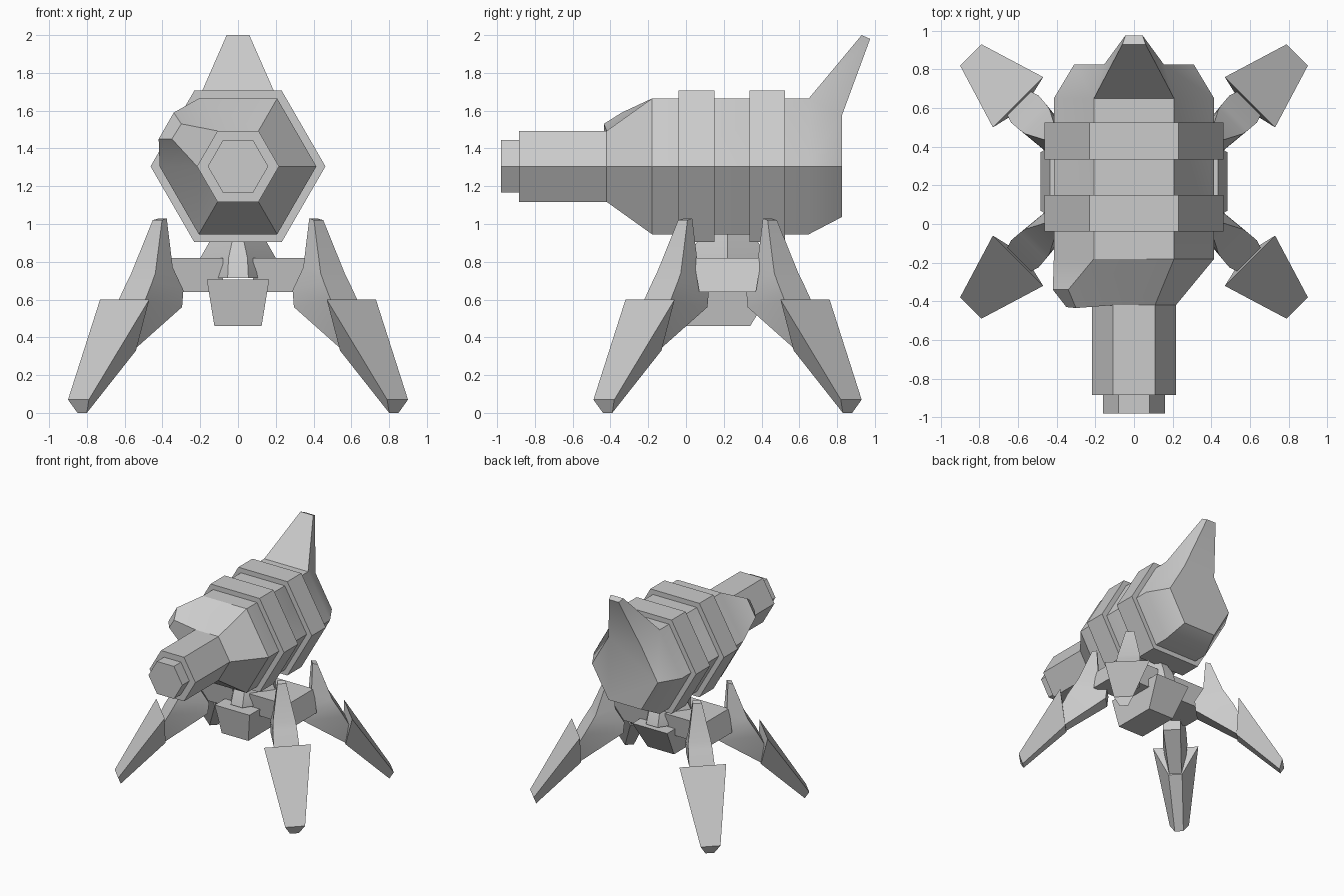
import bpy, bmesh, math
from mathutils import Vector

cube = bpy.data.objects.get("Cube")
if cube:
    bpy.data.objects.remove(cube, do_unlink=True)

grey = bpy.data.materials.new("plain grey")
grey.use_nodes = True
COLOR = (0.6, 0.6, 0.6, 1)
grey.diffuse_color = COLOR
grey.node_tree.nodes["Principled BSDF"].inputs["Base Color"].default_value = COLOR

AXIS_Z = 1.305
MID_Y = 0.22


def loft(bm, rings):
    """Skin a list of equal-length point rings, cap the ends, return the side quads."""
    loops = [[bm.verts.new(p) for p in ring] for ring in rings]
    n = len(loops[0])
    sides = [[bm.faces.new((a[k], a[(k + 1) % n], b[(k + 1) % n], b[k]))
              for k in range(n)] for a, b in zip(loops, loops[1:])]
    bm.faces.new(loops[0])
    bm.faces.new(loops[-1])
    return sides


def finish(name, bm):
    bmesh.ops.recalc_face_normals(bm, faces=bm.faces[:])
    mesh = bpy.data.meshes.new(name)
    bm.to_mesh(mesh)
    bm.free()
    mesh.materials.append(grey)
    obj = bpy.data.objects.new(name, mesh)
    bpy.context.collection.objects.link(obj)
    bpy.ops.object.select_all(action='DESELECT')
    obj.select_set(True)
    bpy.context.view_layer.objects.active = obj
    bpy.ops.object.shade_smooth_by_angle(angle=math.radians(30))
    return obj


def solid(name, rings):
    bm = bmesh.new()
    loft(bm, rings)
    return finish(name, bm)


def hexagon(y, r):
    return [(r * math.cos(math.radians(60 * k)), y,
             AXIS_Z + r * math.sin(math.radians(60 * k))) for k in range(6)]


def rect(x0, x1, y0, y1, z):
    return [(x0, y0, z), (x1, y0, z), (x1, y1, z), (x0, y1, z)]


def pull(bm, face, targets):
    """Extrude one face and move each new corner to the target listed for it."""
    corners = [v.co.copy() for v in face.verts]
    new = bmesh.ops.extrude_discrete_faces(bm, faces=[face])["faces"][0]
    for v in new.verts:
        i = min(range(len(corners)), key=lambda j: (corners[j] - v.co).length)
        v.co = Vector(targets[i])


# Hull: muzzle, barrel, nose cone, body and tapered tail
hull = bmesh.new()
sides = loft(hull, [hexagon(y, r) for y, r in (
    (-0.98, 0.16), (-0.885, 0.16), (-0.885, 0.217), (-0.42, 0.217),
    (-0.18, 0.415), (0.65, 0.415), (0.825, 0.31))])
# Tail fin grows from the top tail facet
pull(hull, sides[5][1], [(0.06, 0.93, 2.0), (-0.06, 0.93, 2.0),
                         (-0.045, 0.975, 1.98), (0.045, 0.975, 1.98)])
# Sensor bulge grows from the upper right nose facet
pull(hull, sides[3][2], [(-0.30, -0.435, 1.53), (-0.35, -0.43, 1.45),
                         (-0.42, -0.34, 1.45), (-0.34, -0.34, 1.59)])
finish("hull", hull)

# Raised bands around the body
for name, y in (("front_band", -0.04), ("rear_band", 0.335)):
    solid(name, [hexagon(y, 0.463), hexagon(y + 0.19, 0.463)])


# Neck under the body
def neck_ring(front, side, depth, z):
    return [(x, MID_Y + y, z) for x, y in (
        (-front, -depth), (front, -depth), (side, 0),
        (front, depth), (-front, depth), (-side, 0))]


solid("neck", [neck_ring(0.055, 0.21, 0.24, 0.715), neck_ring(0.05, 0.2, 0.21, 0.82),
               neck_ring(0.02, 0.12, 0.13, 0.96)])

# Pelvis block with sloped back
solid("pelvis", [rect(-0.125, 0.125, -0.04, 0.34, 0.46),
                 rect(-0.165, 0.165, -0.08, 0.49, 0.705)])

# Hip blocks on both sides
for side, sx in (("left", 1), ("right", -1)):
    solid(side + "_hip", [rect(sx * 0.08, sx * 0.485, 0.07, 0.37, 0.64),
                          rect(sx * 0.08, sx * 0.435, 0.04, 0.40, 0.82)])

# Leg sections: outer (distance, height, half width), then inner
THIGH = [((0.335, 1.02, 0.035), (0.295, 1.03, 0.03)),
         ((0.44, 0.74, 0.09), (0.28, 0.77, 0.06)),
         ((0.47, 0.69, 0.095), (0.21, 0.65, 0.07)),
         ((0.53, 0.59, 0.10), (0.22, 0.56, 0.07)),
         ((0.62, 0.42, 0.07), (0.55, 0.34, 0.05))]
SHIN = [((0.58, 0.60, 0.184), (0.55, 0.33, 0.055)),
        ((0.926, 0.07, 0.078), (0.898, 0.0, 0.035))]


def leg_part(name, sections, sx, sy):
    d = math.sqrt(0.5)

    def place(u, v, z):
        return (sx * (0.19 + (u + v) * d), MID_Y + sy * (u - v) * d, z)

    rings = []
    for (uo, zo, wo), (ui, zi, wi) in sections:
        rings.append([place(uo, -wo, zo), place(uo, wo, zo),
                      place(ui, wi, zi), place(ui, -wi, zi)])
    solid(name, rings)


# Four diagonal legs
for end, sy in (("front", -1), ("back", 1)):
    for side, sx in (("left", 1), ("right", -1)):
        leg_part(f"{end}_{side}_thigh", THIGH, sx, sy)
        leg_part(f"{end}_{side}_shin", SHIN, sx, sy)
